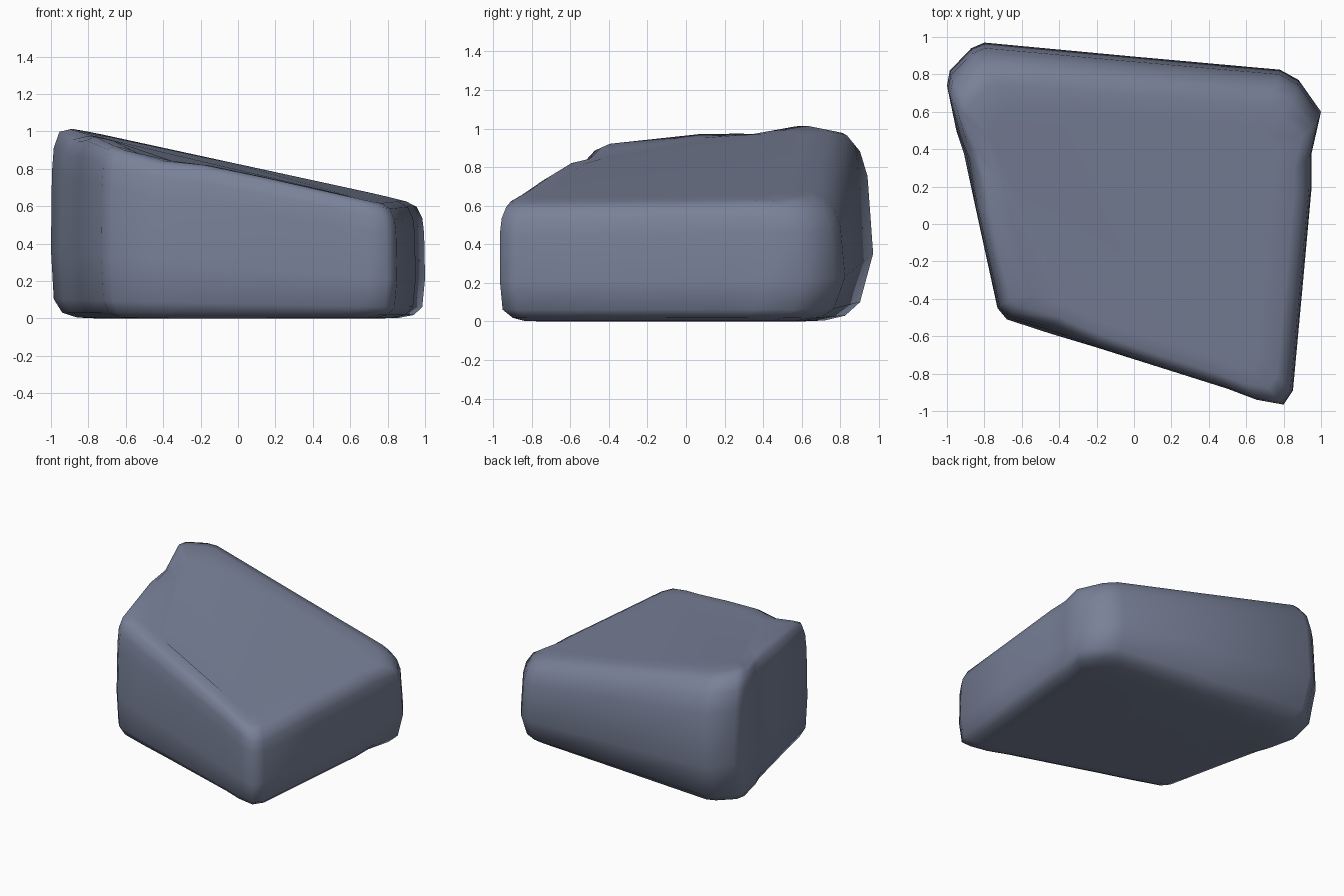
import bpy, bmesh, math
from mathutils import Vector

cube = bpy.data.objects.get("Cube")
if cube:
    bpy.data.objects.remove(cube, do_unlink=True)

# Slate stone colour
slate = bpy.data.materials.new("slate_blue_grey")
slate.use_nodes = True
colour = (0.19, 0.22, 0.315, 1)
slate.diffuse_color = colour
shader = slate.node_tree.nodes["Principled BSDF"]
shader.inputs["Base Color"].default_value = colour
shader.inputs["Roughness"].default_value = 0.9

# Widest outline of the boulder, counter-clockwise from the front right corner
outline = [(-.73, -.45), (-.68, -.51), (-.45, -.585), (-.2, -.66), (.15, -.77),
           (.5, -.88), (.66, -.94), (.8, -.965), (.85, -.89), (.9, -.35),
           (.95, .2), (.95, .38), (1, .6), (.88, .77), (.78, .825),
           (0, .895), (-.8, .97), (-.87, .94), (-.985, .82), (-1, .74),
           (-.95, .5), (-.91, .38), (-.85, .1)]

# Levels: share of height, side scale, front scale, back scale
levels = [(0, .75, .78, .62), (.005, .86, .87, .74), (.03, .94, .93, .85),
          (.1, .985, .985, .93), (.35, 1, 1, 1), (.75, .995, 1, .97),
          (.88, .985, .99, .93), (.97, .955, .965, .86),
          (1, .9, .91, .77), (1, .78, .8, .64)]

# Worn places: centre, radius, push
dents = [(Vector((-.47, -.52)), .22, Vector((0, .04, -.035))),
         (Vector((-.89, .38)), .13, Vector((.02, 0, -.035)))]


def shaped(x, y, level):
    share, side, front, back = level
    x, y = x * side, y * (front if y < 0 else back)
    point = Vector((x, y, share * (.805 - .215 * x + .03 * y)))
    for centre, radius, push in dents:
        distance = (point.xy - centre).length
        fade = math.exp(-(distance / radius) ** 2)
        point += push * fade * max(0, share - .5) * 2
    return point


# Boulder body: stacked rings closed at top and bottom
bm = bmesh.new()
rings = [[bm.verts.new(shaped(x, y, level)) for x, y in outline]
         for level in levels]
count = len(outline)
for lower, upper in zip(rings, rings[1:]):
    for i in range(count):
        j = (i + 1) % count
        bm.faces.new((lower[i], lower[j], upper[j], upper[i]))
bm.faces.new(rings[-1])
bm.faces.new(rings[0][::-1])
for face in bm.faces:
    face.smooth = True
bmesh.ops.recalc_face_normals(bm, faces=bm.faces)
mesh = bpy.data.meshes.new("boulder")
bm.to_mesh(mesh)
bm.free()
mesh.materials.append(slate)
boulder = bpy.data.objects.new("boulder", mesh)
bpy.context.collection.objects.link(boulder)
